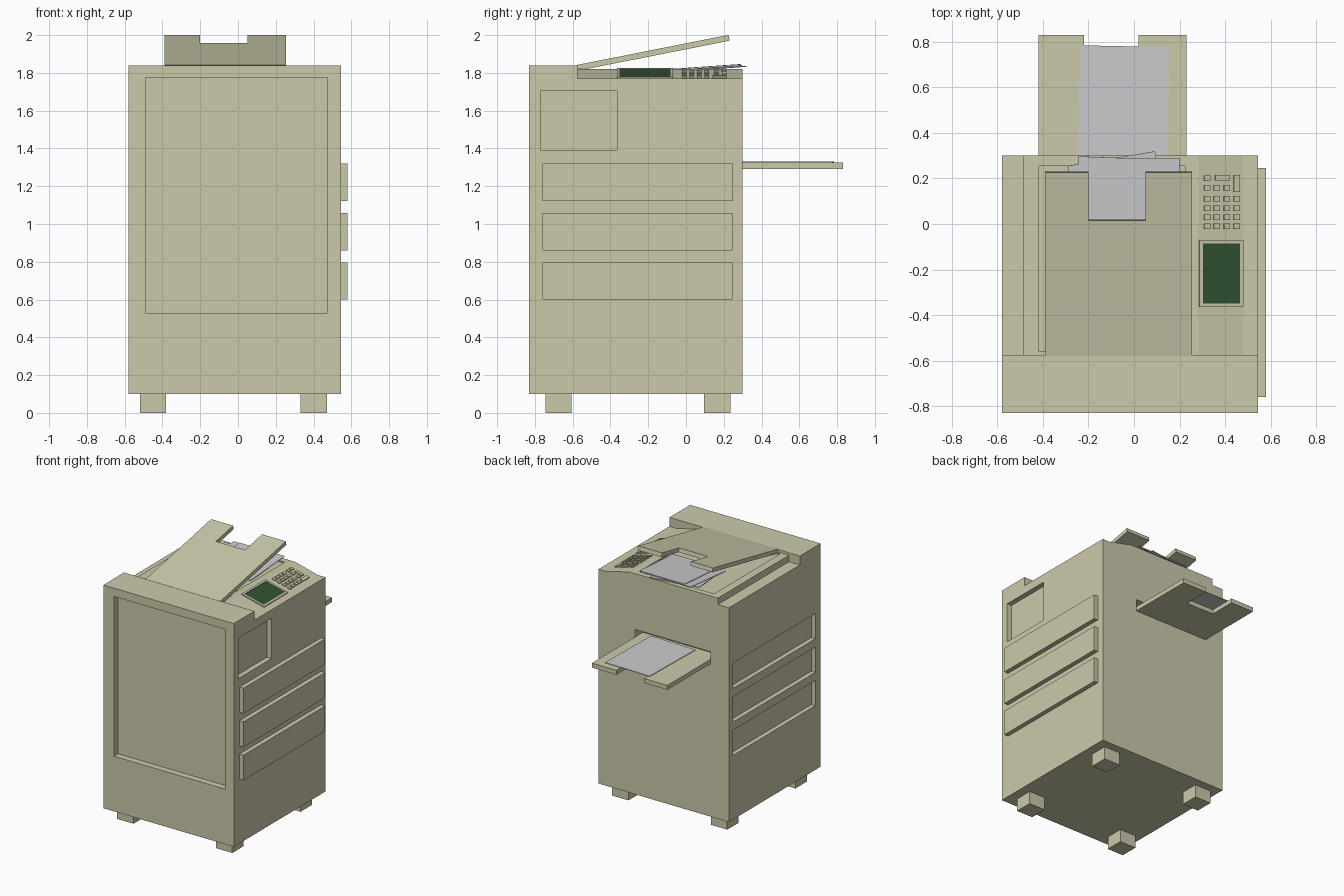
import bpy, bmesh, math
from mathutils import Matrix

if "Cube" in bpy.data.objects:
    bpy.data.objects.remove(bpy.data.objects["Cube"], do_unlink=True)


def material(name, rgb):
    m = bpy.data.materials.new(name)
    m.use_nodes = True
    m.diffuse_color = (*rgb, 1)
    m.node_tree.nodes["Principled BSDF"].inputs["Base Color"].default_value = (*rgb, 1)
    return m


BEIGE = material("beige_plastic", (0.60, 0.59, 0.41))
PAPER = material("paper_grey", (0.60, 0.60, 0.62))
GREEN = material("screen_green", (0.03, 0.085, 0.032))


def add(name, bm, *mats):
    bmesh.ops.recalc_face_normals(bm, faces=bm.faces)
    mesh = bpy.data.meshes.new(name)
    bm.to_mesh(mesh)
    bm.free()
    for m in mats:
        mesh.materials.append(m)
    ob = bpy.data.objects.new(name, mesh)
    bpy.context.collection.objects.link(ob)
    return ob


def prism(name, points, offset, mat, matrix=Matrix()):
    """Extrude a flat outline along an offset vector."""
    bm = bmesh.new()
    face = bm.faces.new([bm.verts.new(p) for p in points])
    ext = bmesh.ops.extrude_face_region(bm, geom=[face])
    verts = [v for v in ext["geom"] if isinstance(v, bmesh.types.BMVert)]
    bmesh.ops.translate(bm, vec=offset, verts=verts)
    bm.transform(matrix)
    return add(name, bm, mat)


def box(name, x, y, z, mat=BEIGE, matrix=Matrix()):
    outline = [(x[0], y[0], z[0]), (x[1], y[0], z[0]), (x[1], y[1], z[0]), (x[0], y[1], z[0])]
    return prism(name, outline, (0, 0, z[1] - z[0]), mat, matrix)


def cut(target, cutter):
    mod = target.modifiers.new("cut", "BOOLEAN")
    mod.operation = "DIFFERENCE"
    mod.solver = "EXACT"
    mod.object = cutter
    bpy.context.view_layer.objects.active = target
    bpy.ops.object.modifier_apply(modifier=mod.name)
    bpy.data.objects.remove(cutter, do_unlink=True)


def notched_plate(name, x, notch, y, depth, thick, matrix=Matrix()):
    """Plate with a rectangular notch in its far edge."""
    y0, y1 = y
    pts = [(x[0], y0), (x[1], y0), (x[1], y1), (notch[1], y1), (notch[1], y1 - depth),
           (notch[0], y1 - depth), (notch[0], y1), (x[0], y1)]
    return prism(name, [(a, b, 0) for a, b in pts], (0, 0, thick), BEIGE, matrix)


# Cabinet, with the deck and sloped control strip cut below the front ridge
body = box("cabinet", (-0.58, 0.545), (-0.83, 0.30), (0.10, 1.84))
deck = [(-0.7, 1.77), (-0.485, 1.77), (-0.485, 1.82), (0.28, 1.82), (0.48, 1.77),
        (0.7, 1.77), (0.7, 2), (-0.7, 2)]
cut(body, prism("deck_cutter", [(x, -0.575, z) for x, z in deck], (0, 1, 0), BEIGE))

# Recesses: front panel, side panel, paper exit, scanning bed
cut(body, box("front_cutter", (-0.49, 0.475), (-0.9, -0.78), (0.53, 1.775)))
cut(body, box("side_cutter", (0.505, 0.6), (-0.77, -0.365), (1.39, 1.705)))
cut(body, box("exit_cutter", (-0.42, 0.23), (0.18, 0.4), (1.293, 1.385)))
cut(body, box("bed_cutter", (-0.42, 0.225), (-0.56, 0.255), (1.81, 1.9)))

# Drawers stand out on one side and leave recesses on the other
for i, z in enumerate((0.60, 0.86, 1.122)):
    span = (z, z + 0.197)
    cut(body, box("drawer_cutter", (-0.7, -0.545), (-0.765, 0.25), span))
    box(f"drawer_{i + 1}", (0.5, 0.58), (-0.76, 0.245), span)

# Feet
for i, x in enumerate((-0.52, 0.332)):
    for j, y in enumerate((-0.745, 0.095)):
        box(f"foot_{i}_{j}", (x, x + 0.14), (y, y + 0.14), (0, 0.105))

# Raised lid and rear output tray
hinge = Matrix.Translation((0, -0.575, 1.811)) @ Matrix.Rotation(math.radians(11.2), 4, "X")
notched_plate("lid", (-0.39, 0.255), (-0.2, 0.05), (0, 0.822), 0.215, 0.031, hinge)
notched_plate("output_tray", (-0.42, 0.23), (-0.22, 0.02), (0.2, 0.83), 0.21, 0.035,
              Matrix.Translation((0, 0, 1.29)))


# Loose sheets, placed by the middle of their far edge
def sheet(name, x, y, z, turn, tilt, length):
    m = (Matrix.Translation((x, y, z)) @ Matrix.Rotation(math.radians(turn), 4, "Z")
         @ Matrix.Rotation(math.radians(tilt), 4, "X"))
    box(name, (-0.195, 0.195), (-length, 0), (0, 0.004), PAPER, m)


sheet("tray_sheet", -0.04, 0.78, 1.326, -1.2, 0, 0.55)
sheet("bed_sheet_low", -0.10, 0.287, 1.832, 9.5, 4, 0.42)
sheet("bed_sheet_middle", -0.05, 0.29, 1.837, -2, 4, 0.42)
sheet("bed_sheet_top", 0.005, 0.29, 1.843, 0, 4, 0.42)

# Control strip frame: local x runs down the slope, local z is its normal
slope = Matrix.Translation((0.28, 0, 1.82)) @ Matrix.Rotation(math.atan2(0.05, 0.2), 4, "Y")

# Screen: raised bezel with a sunken green face
screen = box("screen", (0.005, 0.205), (-0.365, -0.07), (-0.01, 0.008))
screen.data.materials.append(GREEN)
bm = bmesh.new()
bm.from_mesh(screen.data)
top = max(bm.faces, key=lambda f: f.calc_center_median().z)
bmesh.ops.inset_region(bm, faces=[top], thickness=0.022)
ext = bmesh.ops.extrude_face_region(bm, geom=[top])
glass = [g for g in ext["geom"] if isinstance(g, bmesh.types.BMFace)][0]
bmesh.ops.translate(bm, vec=(0, 0, -0.005), verts=glass.verts)
glass.material_index = 1
if top.is_valid:
    bmesh.ops.delete(bm, geom=[top], context="FACES_ONLY")
bm.transform(slope)
bm.to_mesh(screen.data)
bm.free()


# Keypad
def key(name, x, y, w=0.027, h=0.024):
    u = (x - 0.28) * 1.03
    box(name, (u - w / 2, u + w / 2), (y - h / 2, y + h / 2), (-0.005, 0.009), BEIGE, slope)


columns = (0.32, 0.362, 0.407, 0.45)
for r in range(4):
    for c, x in enumerate(columns):
        key(f"key_{r}_{c}", x, -0.01 + 0.04 * r)
for c, x in enumerate(columns[:3]):
    key(f"function_key_{c}", x, 0.16)
key("corner_key", columns[0], 0.20)
key("wide_key", 0.387, 0.202, 0.066)
key("tall_key", 0.45, 0.178, 0.027, 0.075)
